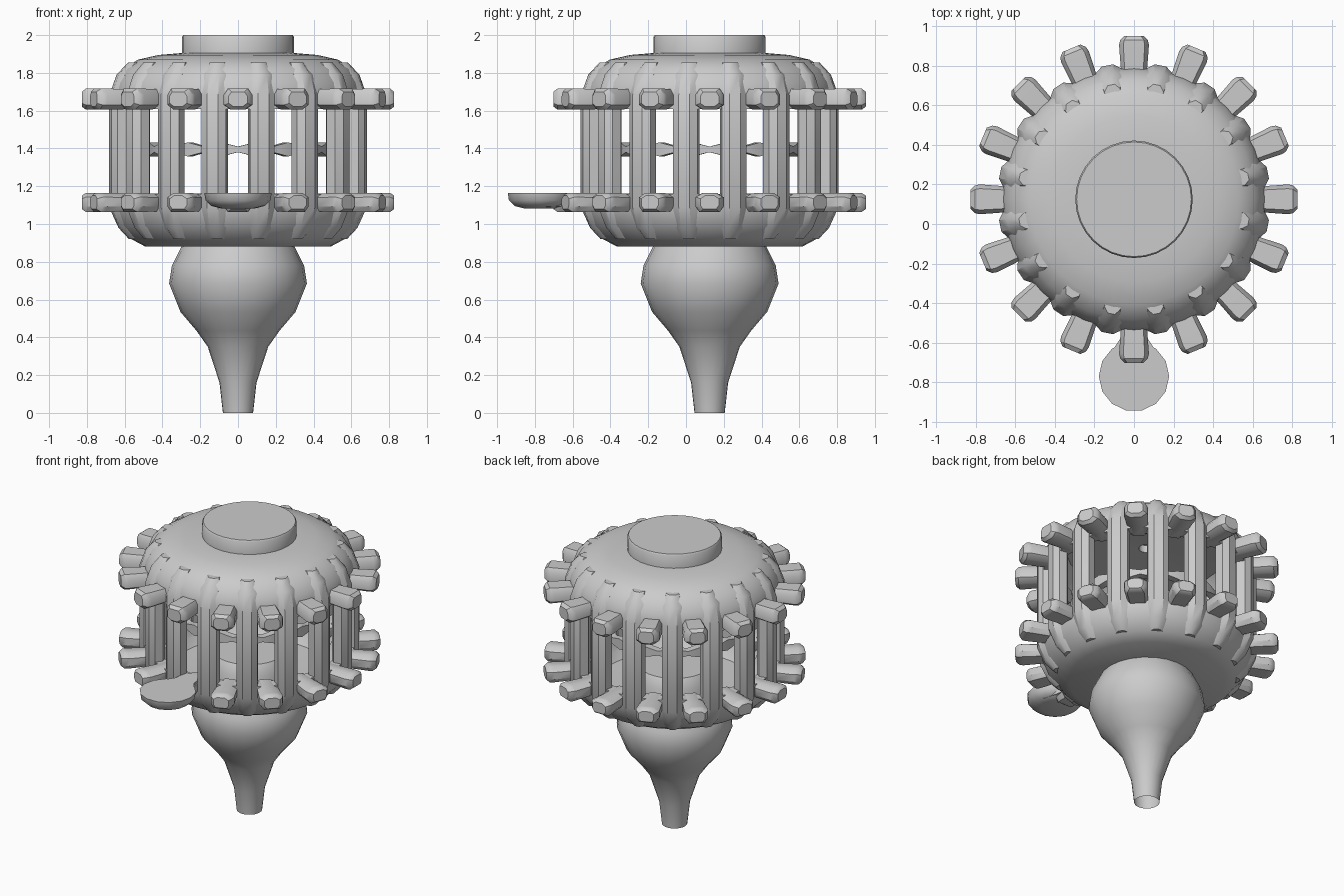
import bpy, bmesh, math
from mathutils import Matrix, Vector

if "Cube" in bpy.data.objects:
    bpy.data.objects.remove(bpy.data.objects["Cube"])

CY = 0.125   # the main axis stands at x = 0, y = CY
N = 16       # bars and pegs around the cage


def finish(bm, name, angle=40):
    bmesh.ops.recalc_face_normals(bm, faces=bm.faces)
    me = bpy.data.meshes.new(name)
    bm.to_mesh(me)
    bm.free()
    ob = bpy.data.objects.new(name, me)
    bpy.context.collection.objects.link(ob)
    bpy.ops.object.select_all(action='DESELECT')
    ob.select_set(True)
    bpy.context.view_layer.objects.active = ob
    bpy.ops.object.shade_smooth_by_angle(angle=math.radians(angle))
    return ob


def loft(bm, rings, closed=False, caps=False):
    """Bridge consecutive rings of points with quads."""
    vs = [[bm.verts.new(p) for p in r] for r in rings]
    pairs = list(zip(vs, vs[1:])) + ([(vs[-1], vs[0])] if closed else [])
    for a, b in pairs:
        for i in range(len(a)):
            j = (i + 1) % len(a)
            bm.faces.new((a[i], a[j], b[j], b[i]))
    if caps:
        bm.faces.new(vs[0])
        bm.faces.new(vs[-1])


def lathe(name, prof, n=32, y=CY, closed=False, caps=False, angle=40):
    bm = bmesh.new()
    loft(bm, [[(r * math.cos(2 * math.pi * i / n), y + r * math.sin(2 * math.pi * i / n), z)
               for i in range(n)] for r, z in prof], closed, caps)
    return finish(bm, name, angle)


def around(name, rings, offset):
    """Repeat a lofted piece (made pointing along +x) around the axis."""
    bm = bmesh.new()
    for k in range(N):
        m = Matrix.Translation((0, CY, 0)) @ Matrix.Rotation((k + offset) * 2 * math.pi / N, 4, 'Z')
        loft(bm, [[m @ Vector(p) for p in r] for r in rings], caps=True)
    return finish(bm, name, 35)


# spout, open at the bottom
lathe("spout", [(0.08, 0), (0.098, 0.16), (0.16, 0.35), (0.22, 0.435), (0.305, 0.535),
                (0.365, 0.685), (0.35, 0.78), (0.30, 0.88), (0.27, 0.93)], 24, angle=60)

# hollow upper and lower caps
lathe("upper_cap", [(0.05, 1.908), (0.30, 1.905), (0.42, 1.895), (0.53, 1.87), (0.61, 1.82),
                    (0.65, 1.75), (0.665, 1.70), (0.665, 1.61), (0.59, 1.61), (0.58, 1.72),
                    (0.50, 1.81), (0.05, 1.84)], closed=True)
lathe("lower_cap", [(0.05, 0.88), (0.49, 0.88), (0.565, 0.92), (0.63, 0.99), (0.66, 1.07),
                    (0.665, 1.16), (0.59, 1.16), (0.58, 1.05), (0.50, 0.96), (0.05, 0.94)],
      closed=True)
lathe("top_collar", [(0.297, 1.89), (0.297, 1.99), (0.29, 2.0)], caps=True)

# upright bars, bending in under the caps at both ends
sect = [(1, .45), (.5, 1), (-.5, 1), (-1, .45), (-1, -.45), (-.5, -1), (.5, -1), (1, -.45)]
path = [(0.53, 0.92, 0.04), (0.585, 0.98, 0.06), (0.635, 1.09, 0.066),
        (0.635, 1.68, 0.066), (0.595, 1.79, 0.06), (0.535, 1.855, 0.04)]
around("bars", [[(r + 0.055 * a, w * b, z) for a, b in sect] for r, z, w in path], 0.5)


# two rows of pegs with bevelled tips
def peg(zc, flip):
    outline = [(.07, .025), (.05, .057), (-.05, .057), (-.07, .025),
               (-.07, -.03), (-.035, -.055), (.035, -.055), (.07, -.03)]
    steps = [(0.56, 0.9), (0.66, 0.95), (0.78, 1.08), (0.805, 1.0), (0.827, 0.7)]
    return [[(x, a * s, zc + flip * b * min(s, 1)) for a, b in outline] for x, s in steps]


around("upper_pegs", peg(1.66, 1), 0)
around("lower_pegs", peg(1.115, -0.9), 0)

# thin inner ring that thickens behind each bar
bm = bmesh.new()
rings = []
for i in range(64):
    a = 2 * math.pi * i / 64
    h = 0.026 - 0.011 * math.cos(N * a)
    rings.append([(r * math.cos(a), CY + r * math.sin(a), 1.395 + z)
                  for r, z in ((0.48, h), (0.48, -h), (0.43, -h), (0.43, h))])
loft(bm, rings, closed=True)
finish(bm, "inner_ring")

# low hub on the cage floor
lathe("floor_hub", [(0.27, 0.90), (0.27, 1.05), (0.23, 1.11)], caps=True)

# round perch with a tapering neck
lathe("perch", [(0.09, 1.083), (0.14, 1.095), (0.172, 1.125), (0.178, 1.165)], 14,
      y=-0.77, caps=True)
bm = bmesh.new()
loft(bm, [[(-w, y, 1.164), (w, y, 1.164), (w * .8, y, z), (-w * .8, y, z)]
          for y, w, z in ((-0.74, 0.15, 1.09), (-0.64, 0.11, 1.095), (-0.58, 0.07, 1.11),
                          (-0.48, 0.06, 1.11))], caps=True)
finish(bm, "perch_neck")
